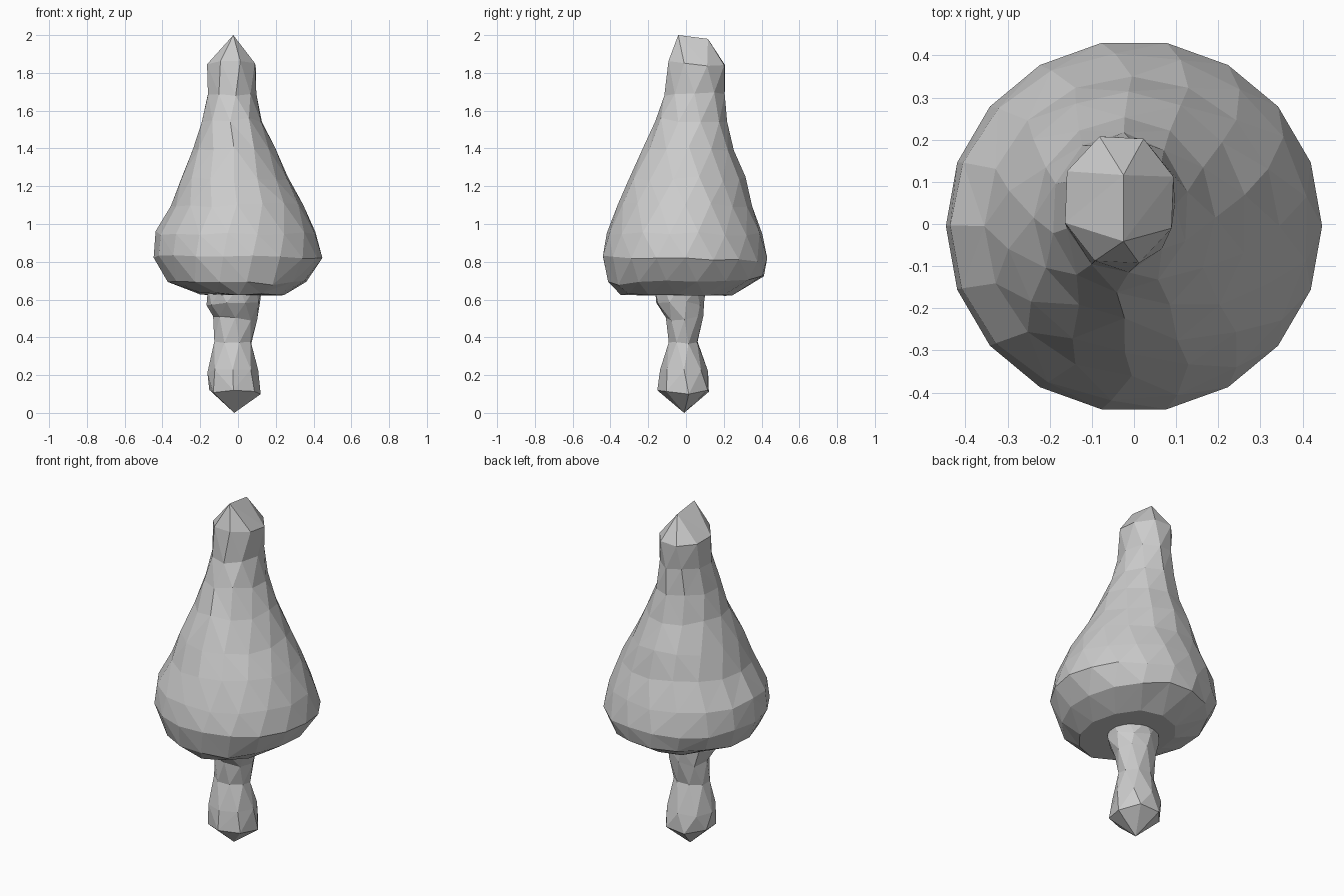
import bpy, bmesh, random
from math import pi, cos, sin

random.seed(4)


def loft(name, rings, jitter):
    """Faceted loft; ring = (z, xmin, xmax, ymin, ymax, sides, phase in degrees, z rise toward +y)."""
    bm = bmesh.new()
    loops = []
    for z, x0, x1, y0, y1, n, phase, rise in rings:
        pts = []
        for k in range(n):
            a = phase * pi / 180 + 2 * pi * k / n
            j = jitter if n > 2 else 0
            pts.append(bm.verts.new((
                (x0 + x1) / 2 + (x1 - x0) / 2 * 1.015 * cos(a),
                (y0 + y1) / 2 + (y1 - y0) / 2 * 1.015 * sin(a),
                z + rise * sin(a) + random.uniform(-j, j))))
        loops.append((pts, n, phase / 360))
    # zip neighbouring rings of different side counts with triangles
    for (a, n, pa), (b, m, pb) in zip(loops, loops[1:]):
        i = j = 0
        while i < n or j < m:
            ta, tb = pa + (i + 0.5) / n, pb + (j + 0.5) / m
            if j == m or (i < n and ta <= tb):
                tri = [a[i % n], a[(i + 1) % n], b[j % m]]
                i += 1
            else:
                tri = [a[i % n], b[(j + 1) % m], b[j % m]]
                j += 1
            if len(set(tri)) == 3:
                bm.faces.new(tri)
    for pts in (loops[0][0], loops[-1][0]):
        if len(pts) > 2:
            bm.faces.new(pts)
    bmesh.ops.recalc_face_normals(bm, faces=bm.faces)
    me = bpy.data.meshes.new(name)
    bm.to_mesh(me)
    bm.free()
    ob = bpy.data.objects.new(name, me)
    bpy.context.collection.objects.link(ob)
    return ob


# tall bell-shaped cap with a ridge at the tip
loft("mushroom_cap", [
    (0.63, -0.23, 0.24, -0.34, 0.24, 12, 0, 0),
    (0.70, -0.37, 0.36, -0.41, 0.41, 16, 8, 0.015),
    (0.82, -0.44, 0.44, -0.44, 0.43, 18, 0, -0.01),
    (0.95, -0.43, 0.41, -0.415, 0.40, 17, 10, 0),
    (1.10, -0.35, 0.34, -0.355, 0.345, 16, 0, 0),
    (1.24, -0.30, 0.265, -0.30, 0.31, 14, 12, 0),
    (1.40, -0.235, 0.19, -0.22, 0.25, 12, 0, 0),
    (1.55, -0.195, 0.13, -0.16, 0.215, 10, 15, 0),
    (1.69, -0.165, 0.095, -0.115, 0.205, 9, 0, 0),
    (1.85, -0.17, 0.10, -0.10, 0.215, 8, 20, -0.02),
    (1.99, -0.035, -0.015, -0.04, 0.115, 2, -90, -0.01),
], 0.012)

# knobbly stem with a pointed foot
loft("mushroom_stem", [
    (0.0, -0.02, -0.02, -0.01, -0.01, 1, 0, 0),
    (0.11, -0.155, 0.12, -0.15, 0.13, 7, 10, 0),
    (0.22, -0.16, 0.105, -0.135, 0.115, 8, 0, 0),
    (0.37, -0.13, 0.075, -0.095, 0.065, 8, 20, 0),
    (0.50, -0.13, 0.10, -0.105, 0.09, 8, 0, 0),
    (0.58, -0.165, 0.12, -0.16, 0.095, 9, 15, 0),
    (0.66, -0.165, 0.125, -0.165, 0.105, 9, 0, 0),
], 0.012)
